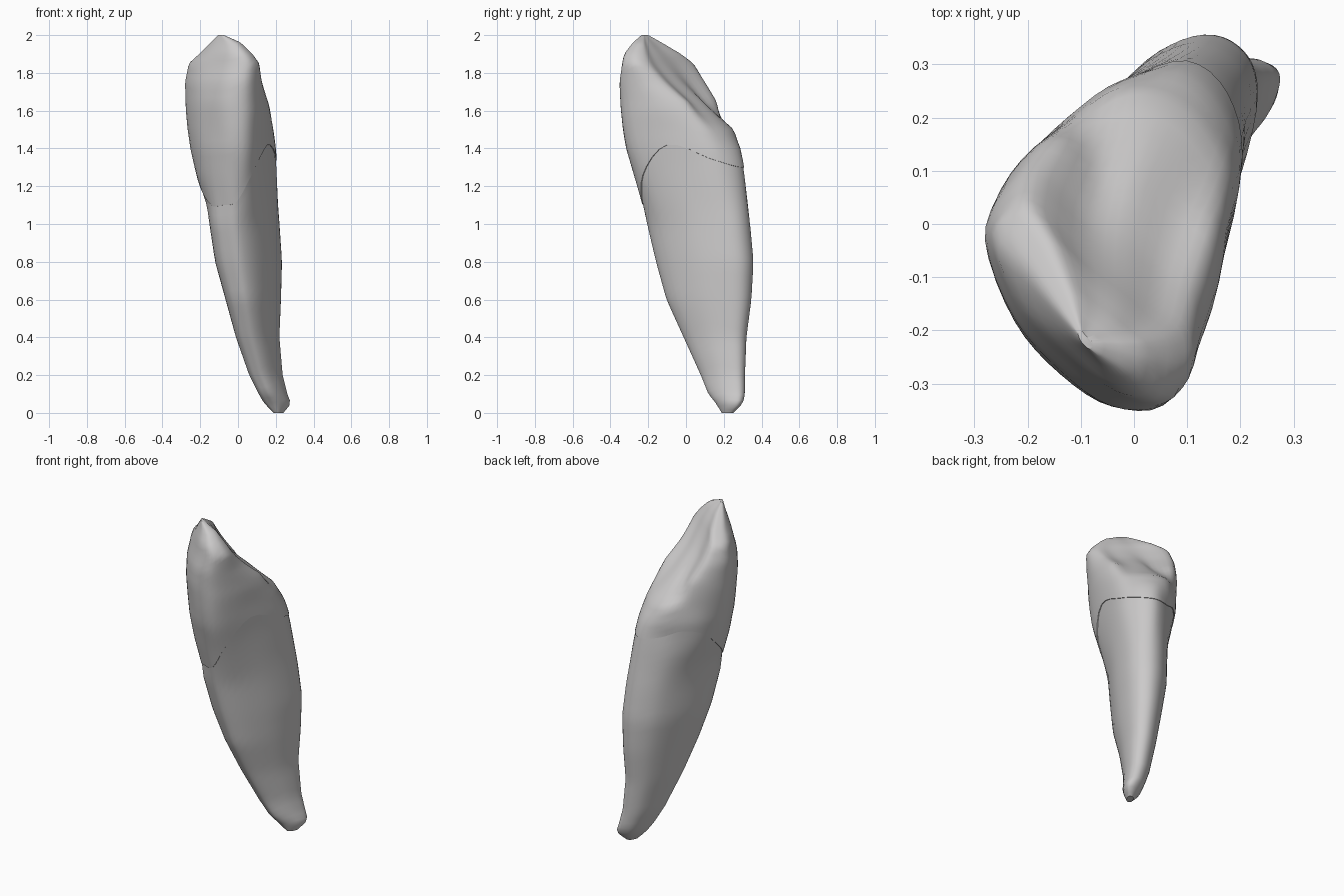
import bpy
from mathutils import Vector

STEPS = 4          # surface columns per outline point
ROOT_RINGS = 30
CROWN_RINGS = 26

cube = bpy.data.objects.get("Cube")
if cube:
    bpy.data.objects.remove(cube, do_unlink=True)

# Size of the tooth at each height: height, x min, x max, y min, y max
EXTENTS = [
    (0, .19, .24, .19, .25),
    (.05, .14, .28, .16, .30),
    (.1, .11, .26, .12, .31),
    (.2, .06, .235, .08, .31),
    (.4, -.01, .217, -.01, .317),
    (.6, -.065, .225, -.10, .342),
    (.8, -.12, .23, -.155, .353),
    (1.1, -.165, .21, -.225, .325),
    (1.25, -.215, .205, -.27, .31),
    (1.4, -.25, .198, -.315, .29),
    (1.5, -.265, .185, -.33, .25),
    (1.6, -.275, .167, -.34, .19),
    (1.75, -.28, .125, -.35, .1),
    (1.85, -.26, .11, -.335, .035),
    (1.9, -.205, .075, -.325, -.03),
    (1.96, -.145, .015, -.28, -.13),
    (2, -.105, -.075, -.235, -.2),
]

# Outlines within a unit square, counter-clockwise from the front
ROOT_OUTLINE = [(.21, .02), (.4, 0), (.63, .13), (.88, .42), (1, .72), (.98, .9),
                (.82, 1), (.6, .99), (.35, .87), (.14, .62), (0, .31), (.05, .1)]
NECK_OUTLINE = [(.27, .07), (.5, 0), (.7, .07), (.89, .38), (1, .7), (.93, .9),
                (.75, 1), (.5, .94), (.27, .82), (.08, .65), (0, .43), (.1, .2)]
CINGULUM_OUTLINE = [(.3, .1), (.52, 0), (.74, .05), (.92, .36), (1, .69), (.9, .86),
                    (.72, .97), (.52, 1), (.3, .89), (.1, .74), (0, .52), (.11, .26)]
FOSSA_OUTLINE = [(.32, .12), (.55, 0), (.79, .04), (.97, .34), (1, .66), (.83, .73),
                 (.65, .85), (.49, .86), (.31, 1), (.1, .86), (0, .62), (.12, .32)]
EDGE_OUTLINE = [(.36, .23), (.61, .04), (.86, 0), (1, .17), (.96, .36), (.8, .47),
                (.65, .6), (.44, .76), (.19, 1), (.06, .95), (0, .79), (.14, .47)]
OUTLINES = [(0, ROOT_OUTLINE), (1, ROOT_OUTLINE), (1.33, NECK_OUTLINE),
            (1.5, CINGULUM_OUTLINE), (1.65, FOSSA_OUTLINE),
            (1.85, EDGE_OUTLINE), (2, EDGE_OUTLINE)]

# Height of the enamel margin at each outline point
MARGIN = [1.1, 1.12, 1.26, 1.42, 1.35, 1.31, 1.3, 1.32, 1.36, 1.32, 1.2, 1.1]
COLUMNS = len(MARGIN) * STEPS


def spline(values, column):
    """Closed smooth curve through the values, sampled at a column."""
    i, t = column // STEPS, (column % STEPS) / STEPS
    n = len(values)
    a, b, c, d = (values[(i + k) % n] for k in (-1, 0, 1, 2))
    return b + (c - a) * t / 2 + (a - b * 2.5 + c * 2 - d / 2) * t ** 2 \
        + ((b - c) * 3 + d - a) / 2 * t ** 3


def bracket(table, z):
    """The rows of a table around a height, and the fraction between them."""
    for low, high in zip(table, table[1:]):
        if z <= high[0]:
            break
    return low, high, (z - low[0]) / (high[0] - low[0])


def surface(column, z, swell=0):
    """Point on the tooth, pushed outwards by swell."""
    low, high, t = bracket(EXTENTS, z)
    x0, x1, y0, y1 = (p + (q - p) * t for p, q in zip(low[1:], high[1:]))
    low, high, t = bracket(OUTLINES, z)
    outline = [Vector(p).lerp(Vector(q), t) for p, q in zip(low[1], high[1])]
    p = spline(outline, column)
    point = Vector((x0 + (x1 - x0) * p.x, y0 + (y1 - y0) * p.y, z))
    centre = Vector(((x0 + x1) / 2, (y0 + y1) / 2, z))
    return point + (point - centre).normalized() * swell


def loft(name, rings, material, cap_start, cap_end):
    """Skin a stack of closed rings."""
    verts = [p for ring in rings for p in ring]
    n = COLUMNS
    faces = [(r * n + c, r * n + (c + 1) % n, (r + 1) * n + (c + 1) % n, (r + 1) * n + c)
             for r in range(len(rings) - 1) for c in range(n)]
    if cap_start:
        faces.append(tuple(reversed(range(n))))
    if cap_end:
        faces.append(tuple(range(len(verts) - n, len(verts))))
    mesh = bpy.data.meshes.new(name)
    mesh.from_pydata(verts, [], faces)
    mesh.materials.append(material)
    obj = bpy.data.objects.new(name, mesh)
    bpy.context.collection.objects.link(obj)
    bpy.ops.object.select_all(action='DESELECT')
    obj.select_set(True)
    bpy.context.view_layer.objects.active = obj
    bpy.ops.object.shade_smooth_by_angle(angle=.7)


ivory = bpy.data.materials.new("pale_grey")
colour = (.6, .59, .59, 1)
ivory.use_nodes = True
ivory.diffuse_color = colour
ivory.node_tree.nodes["Principled BSDF"].inputs["Base Color"].default_value = colour

margin = [spline(MARGIN, c) for c in range(COLUMNS)]

# Root: from the tip up to the enamel margin
root_rings = []
for r in range(ROOT_RINGS + 1):
    f = (r / ROOT_RINGS) ** 1.3
    root_rings.append([surface(c, f * margin[c]) for c in range(COLUMNS)])
loft("root", root_rings, ivory, True, False)

# Crown: a slight lip at the margin, then up to the biting edge
crown_rings = [[surface(c, margin[c]) for c in range(COLUMNS)]]
for r in range(CROWN_RINGS + 1):
    f = 1 - (1 - r / CROWN_RINGS) ** 1.3
    crown_rings.append([surface(c, margin[c] + f * (2 - margin[c]), .004 * (1 - f) ** 2)
                        for c in range(COLUMNS)])
loft("crown", crown_rings, ivory, False, True)
